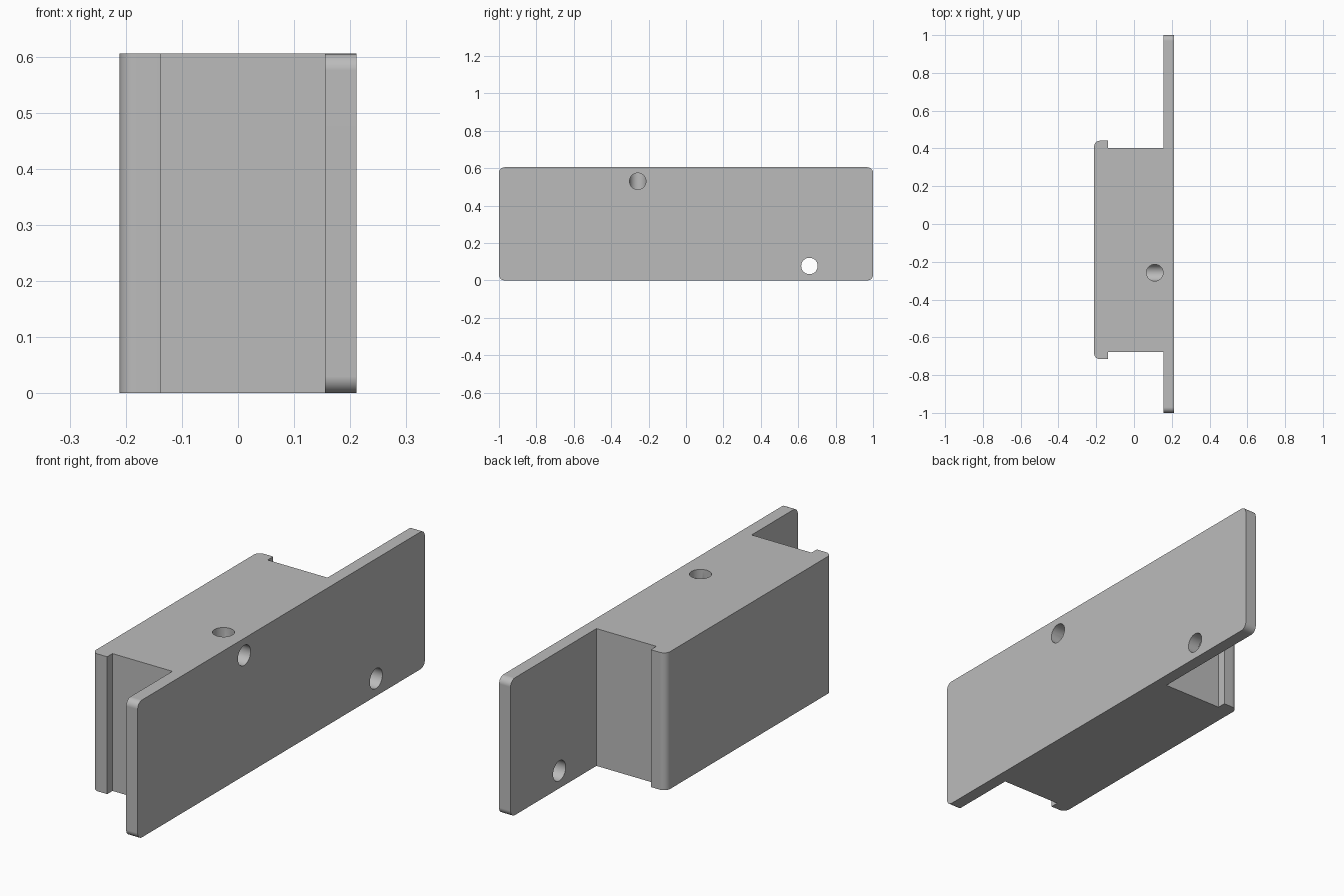
import bpy
import bmesh
from math import cos, sin, pi
from mathutils import Vector

default_cube = bpy.data.objects.get("Cube")
if default_cube:
    bpy.data.objects.remove(default_cube, do_unlink=True)

HEIGHT = 0.605
BACK, FRONT = -0.211, 0.211        # extent across x
PLATE_X, LIP_X = 0.155, -0.137     # inner faces of plate and lips
HOLE_R, HOLE_Z = 0.044, 0.53
ELBOW_X, ELBOW_Y = 0.11, -0.258
SIDES = 48

grey = bpy.data.materials.new("plain grey")
grey.use_nodes = True
colour = (0.5, 0.5, 0.5, 1)
grey.diffuse_color = colour
grey.node_tree.nodes["Principled BSDF"].inputs["Base Color"].default_value = colour


def make_object(name, bm):
    bmesh.ops.recalc_face_normals(bm, faces=bm.faces)
    mesh = bpy.data.meshes.new(name)
    bm.to_mesh(mesh)
    bm.free()
    mesh.materials.append(grey)
    obj = bpy.data.objects.new(name, mesh)
    bpy.context.collection.objects.link(obj)
    return obj


def make_bracket():
    # Plan outline: long plate, block and two lips
    outline = [(FRONT, -1), (FRONT, 1), (PLATE_X, 1), (PLATE_X, 0.402),
               (LIP_X, 0.402), (LIP_X, 0.441), (BACK, 0.441),
               (BACK, -0.715), (LIP_X, -0.715), (LIP_X, -0.678),
               (PLATE_X, -0.678), (PLATE_X, -1)]
    bm = bmesh.new()
    base = bm.faces.new([bm.verts.new((x, y, 0)) for x, y in outline])
    top = bmesh.ops.extrude_face_region(bm, geom=[base])["geom"]
    bmesh.ops.translate(bm, vec=(0, 0, HEIGHT),
                        verts=[v for v in top if isinstance(v, bmesh.types.BMVert)])

    # Round the plate corners and the outer lip edges
    def rounded(edge):
        a, b = (v.co for v in edge.verts)
        plate_corner = abs(a.y) > 0.99 and abs(b.y) > 0.99 and abs(a.x - b.x) > 0.01
        lip_edge = a.x < -0.2 and b.x < -0.2 and abs(a.z - b.z) > 0.01
        return plate_corner or lip_edge

    bmesh.ops.bevel(bm, geom=[e for e in bm.edges if rounded(e)], offset=0.03,
                    segments=8, profile=0.5, affect='EDGES')
    return make_object("mounting_bracket", bm)


def make_tube(name, sections):
    # Each section is a centre and the two axes of its ring
    bm = bmesh.new()
    rings = []
    for centre, u, v in sections:
        rings.append([bm.verts.new(Vector(centre) + HOLE_R *
                      (Vector(u) * cos(2 * pi * i / SIDES) + Vector(v) * sin(2 * pi * i / SIDES)))
                      for i in range(SIDES)])
    for r, s in zip(rings, rings[1:]):
        for i in range(SIDES):
            j = (i + 1) % SIDES
            bm.faces.new((r[i], r[j], s[j], s[i]))
    bm.faces.new(rings[0])
    bm.faces.new(rings[-1])
    obj = make_object(name, bm)
    obj.hide_render = True
    return obj


bracket = make_bracket()

# Elbow passage from the top to the plate face, and a screw hole in the plate
y_axis = (0, 1, 0)
cutters = [
    make_tube("elbow_cutter", [((ELBOW_X, ELBOW_Y, HEIGHT + 0.1), (1, 0, 0), y_axis),
                               ((ELBOW_X, ELBOW_Y, HOLE_Z), (1, 0, 1), y_axis),
                               ((FRONT + 0.1, ELBOW_Y, HOLE_Z), (0, 0, 1), y_axis)]),
    make_tube("screw_hole_cutter", [((x, 0.66, 0.077), (0, 0, 1), y_axis)
                                    for x in (0.1, 0.3)]),
]

bpy.ops.object.select_all(action='DESELECT')
bracket.select_set(True)
bpy.context.view_layer.objects.active = bracket
for cutter in cutters:
    cut = bracket.modifiers.new(cutter.name, 'BOOLEAN')
    cut.operation = 'DIFFERENCE'
    cut.solver = 'EXACT'
    cut.object = cutter
    bpy.ops.object.modifier_apply(modifier=cut.name)
for cutter in cutters:
    bpy.data.objects.remove(cutter, do_unlink=True)

# Smooth the rounds while the broad faces stay flat
bpy.ops.object.shade_smooth_by_angle(angle=pi / 6)
weighted = bracket.modifiers.new("flat_faces", 'WEIGHTED_NORMAL')
weighted.keep_sharp = True
